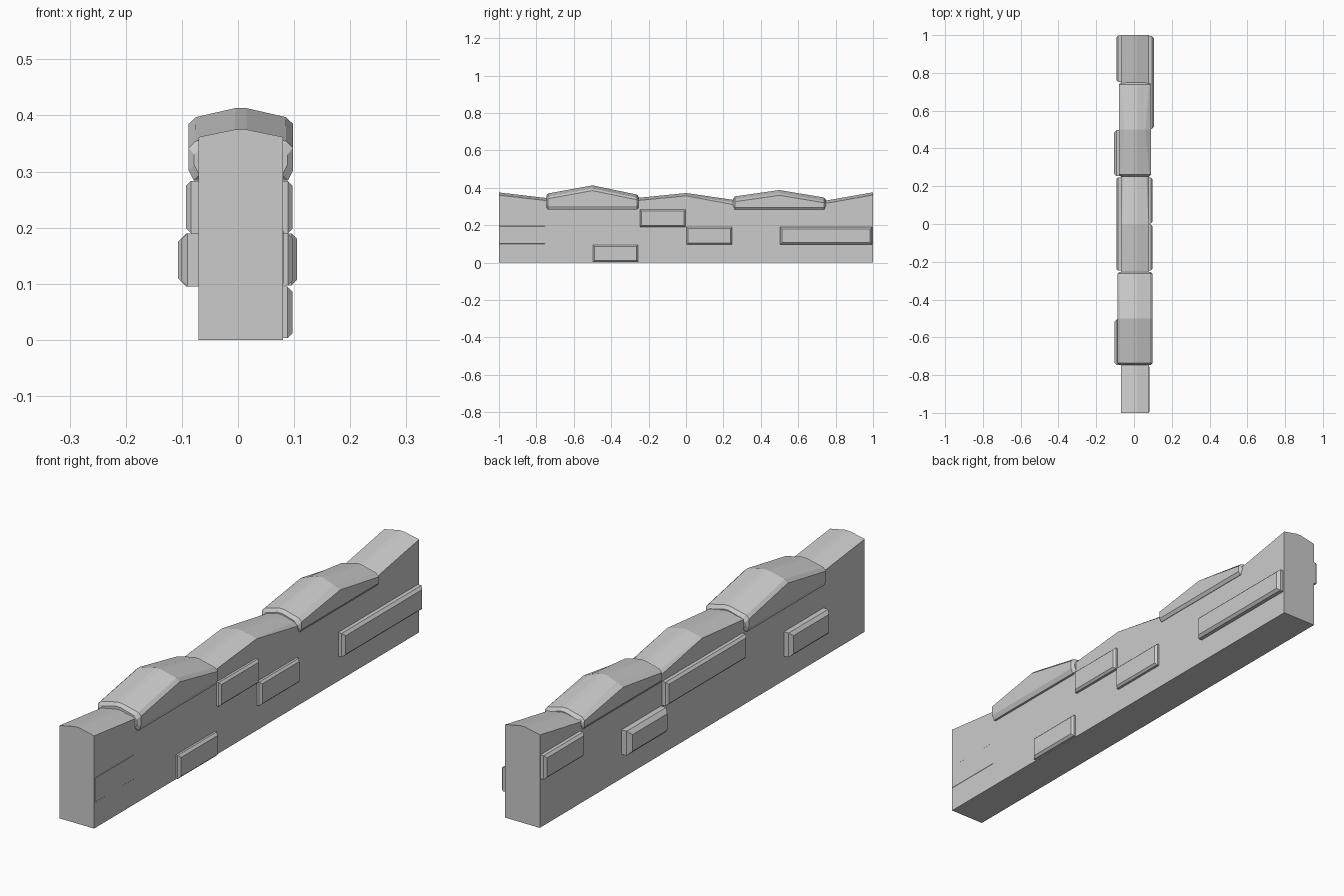
import bpy, bmesh

if "Cube" in bpy.data.objects:
    bpy.data.objects.remove(bpy.data.objects["Cube"])


def loft(name, sections):
    """Skin a list of closed rings (equal point counts) and cap both ends."""
    bm = bmesh.new()
    rings = [[bm.verts.new(p) for p in s] for s in sections]
    n = len(rings[0])
    for a, b in zip(rings, rings[1:]):
        for i in range(n):
            j = (i + 1) % n
            bm.faces.new((a[i], a[j], b[j], b[i]))
    bm.faces.new(rings[0])
    bm.faces.new(rings[-1])
    bmesh.ops.recalc_face_normals(bm, faces=bm.faces)
    me = bpy.data.meshes.new(name)
    bm.to_mesh(me)
    bm.free()
    ob = bpy.data.objects.new(name, me)
    bpy.context.collection.objects.link(ob)
    return ob


# wall body: undulating ridge, (y, ridge height, shoulder inset, shoulder drop)
def wall_section(y, h, s, d):
    e = h - 0.013
    return [(-.07, y, 0), (.08, y, 0), (.08, y, e - d), (.08 - s, y, e),
            (.015, y, h), (-.005, y, h), (-.07 + s, y, e), (-.07, y, e - d)]


wall = [(-1, .375, .002, .001), (-.75, .346, .002, .001), (-.5, .385, .002, .001),
        (-.25, .347, .002, .001), (0, .372, .003, .002), (.25, .336, .015, .012),
        (.5, .384, .018, .014), (.75, .332, .003, .002), (1, .376, .002, .001)]
loft("wall_body", [wall_section(*w) for w in wall])


# coping stones straddling the ridge, chamfered all round
def cap_section(y, top, xl, xr, inset, b, shoulder):
    t, z0 = top - inset, .284 + inset
    l, r = xl + inset, xr - inset
    e = t - .016
    return [(l + .009, y, z0), (r - .009, y, z0), (r, y, z0 + b),
            (r, y, e - .012), (r - shoulder, y, e), (.015, y, t),
            (-.005, y, t), (l + shoulder, y, e), (l, y, e - .012), (l, y, z0 + b)]


def coping(name, y0, y1, ends, mid, xl, xr, b, mid_shoulder):
    c = .01
    rows = [(y0, ends[0], c, .012), (y0 + c, ends[0] + .002, 0, .012),
            ((y0 + y1) / 2, mid, 0, mid_shoulder),
            (y1 - c, ends[1] + .002, 0, .012), (y1, ends[1], c, .012)]
    loft(name, [cap_section(y, t, xl, xr, i, b, s) for y, t, i, s in rows])


coping("coping_front", -.747, -.253, (.368, .362), .413, -.088, .098, .018, .013)
coping("coping_back", .252, .748, (.352, .346), .388, -.08, .091, .012, .03)


# raised bricks: (y start, y end, z start, z end, outer x, chamfer)
def brick(name, y0, y1, z0, z1, x, c):
    g = .003
    y0, y1 = y0 + g, y1 - g
    sgn = 1 if x > 0 else -1

    def ring(px, k):
        return [(px, y0 + k, z0 + k), (px, y1 - k, z0 + k),
                (px, y1 - k, z1 - k), (px, y0 + k, z1 - k)]
    loft(name, [ring(0.05 * sgn, 0), ring(x - sgn * c, 0), ring(x, c)])


bricks = [(-.5, -.253, .003, .095, .097, .009), (-.25, 0, .19, .283, .097, .008),
          (0, .25, .097, .19, .097, .008), (.5, .997, .097, .19, .105, .01),
          (-1, -.75, .1, .195, .081, .001),
          (.75, 1, .19, .283, -.093, .009), (.25, .5, .095, .19, -.107, .015),
          (-.25, .25, .19, .283, -.093, .009), (-.75, -.5, .095, .19, -.102, .012)]
for i, b in enumerate(bricks):
    brick(f"brick_{i + 1}", *b)
